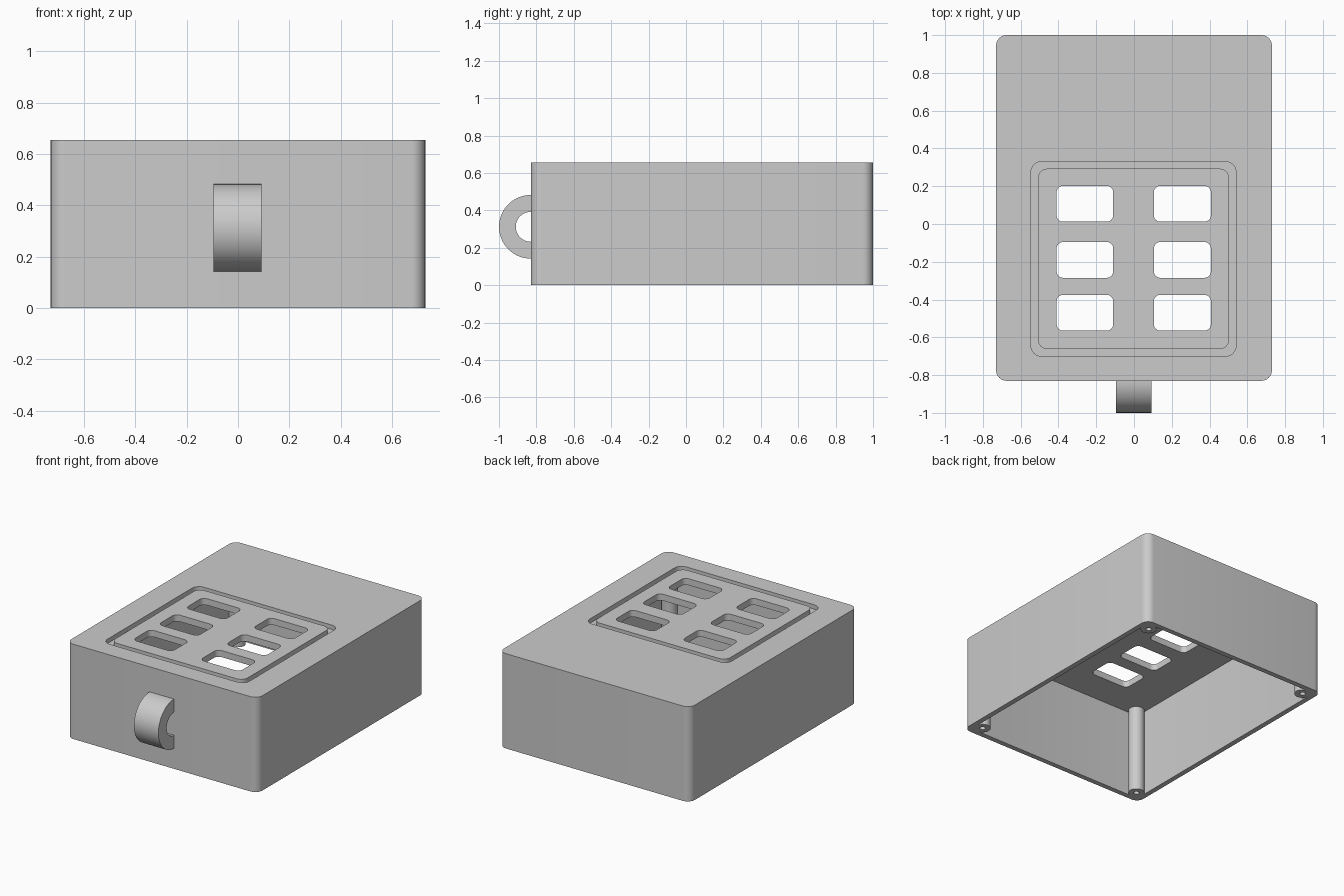
import bpy
import bmesh
from math import sin, cos, pi

cube = bpy.data.objects.get("Cube")
if cube:
    bpy.data.objects.remove(cube, do_unlink=True)

grey = bpy.data.materials.new("plain grey")
grey.use_nodes = True
grey.diffuse_color = (0.6, 0.6, 0.6, 1)
grey.node_tree.nodes["Principled BSDF"].inputs["Base Color"].default_value = (0.6, 0.6, 0.6, 1)


def extrude_profile(name, points, direction):
    """Closed 3D outline swept along a direction into a solid."""
    bm = bmesh.new()
    face = bm.faces.new([bm.verts.new(p) for p in points])
    swept = bmesh.ops.extrude_face_region(bm, geom=[face])["geom"]
    verts = [v for v in swept if isinstance(v, bmesh.types.BMVert)]
    bmesh.ops.translate(bm, verts=verts, vec=direction)
    bmesh.ops.recalc_face_normals(bm, faces=bm.faces)
    mesh = bpy.data.meshes.new(name)
    bm.to_mesh(mesh)
    bm.free()
    mesh.materials.append(grey)
    obj = bpy.data.objects.new(name, mesh)
    bpy.context.collection.objects.link(obj)
    return obj


def rounded_box(name, x0, x1, y0, y1, z0, z1, r, steps=8):
    corners = [(x1 - r, y1 - r), (x0 + r, y1 - r), (x0 + r, y0 + r), (x1 - r, y0 + r)]
    points = []
    for i, (cx, cy) in enumerate(corners):
        for k in range(steps + 1):
            a = (i + k / steps) * pi / 2
            points.append((cx + r * cos(a), cy + r * sin(a), z0))
    return extrude_profile(name, points, (0, 0, z1 - z0))


def cylinder(name, x, y, z0, z1, r, sides=32):
    points = [(x + r * cos(2 * pi * k / sides), y + r * sin(2 * pi * k / sides), z0)
              for k in range(sides)]
    return extrude_profile(name, points, (0, 0, z1 - z0))


def cut(target, cutter):
    """Subtract the cutter and throw it away."""
    mod = target.modifiers.new("cut", "BOOLEAN")
    mod.operation = "DIFFERENCE"
    mod.solver = "EXACT"
    mod.object = cutter
    bpy.context.view_layer.objects.active = target
    bpy.ops.object.modifier_apply(modifier=mod.name)
    bpy.data.objects.remove(cutter, do_unlink=True)


def smooth(obj):
    bpy.ops.object.select_all(action="DESELECT")
    obj.select_set(True)
    bpy.context.view_layer.objects.active = obj
    bpy.ops.object.shade_smooth_by_angle(angle=pi / 6)


HALF_X, FRONT, BACK, HEIGHT = 0.73, -0.83, 1.0, 0.655
WALL, INSET, POST_R = 0.035, 0.085, 0.052
post_spots = [(sx * (HALF_X - INSET), y) for sx in (-1, 1)
              for y in (FRONT + INSET, BACK - INSET)]

# Outer shell, hollow from below, keeping a screw post in each corner
case = rounded_box("case", -HALF_X, HALF_X, FRONT, BACK, 0, HEIGHT, 0.055)
cavity = rounded_box("cavity", -HALF_X + WALL, HALF_X - WALL, FRONT + WALL, BACK - WALL,
                     -0.1, HEIGHT - 0.045, 0.07)
for x, y in post_spots:
    cut(cavity, cylinder("post", x, y, -0.2, 0.8, POST_R))
cut(case, cavity)

# Screw holes in the posts
for x, y in post_spots:
    cut(case, cylinder("screw_hole", x, y, -0.1, 0.4, 0.018, 20))

# Groove around the window panel
groove = rounded_box("groove", -0.545, 0.54, -0.70, 0.33, HEIGHT - 0.03, 0.75, 0.055)
cut(groove, rounded_box("panel", -0.508, 0.503, -0.663, 0.293, 0.5, 0.9, 0.05))
cut(case, groove)

# Six rounded windows through the top
for x0, x1 in ((-0.41, -0.11), (0.105, 0.407)):
    for y in (0.107, -0.19, -0.47):
        cut(case, rounded_box("window", x0, x1, y - 0.095, y + 0.095, 0.5, 0.8, 0.035))
smooth(case)

# Half-ring loop on the front wall
LOOP_Z, OUTER, INNER, STEPS = 0.312, 0.17, 0.08, 32
angles = [pi * k / STEPS for k in range(STEPS + 1)]


def arc(radius):
    return [(-0.095, FRONT - radius * sin(a), LOOP_Z + radius * cos(a)) for a in angles]


root = FRONT + 0.01
outline = ([(-0.095, root, LOOP_Z + OUTER)] + arc(OUTER)
           + [(-0.095, root, LOOP_Z - OUTER), (-0.095, root, LOOP_Z - INNER)]
           + arc(INNER)[::-1] + [(-0.095, root, LOOP_Z + INNER)])
loop = extrude_profile("front_loop", outline, (0.187, 0, 0))
smooth(loop)
